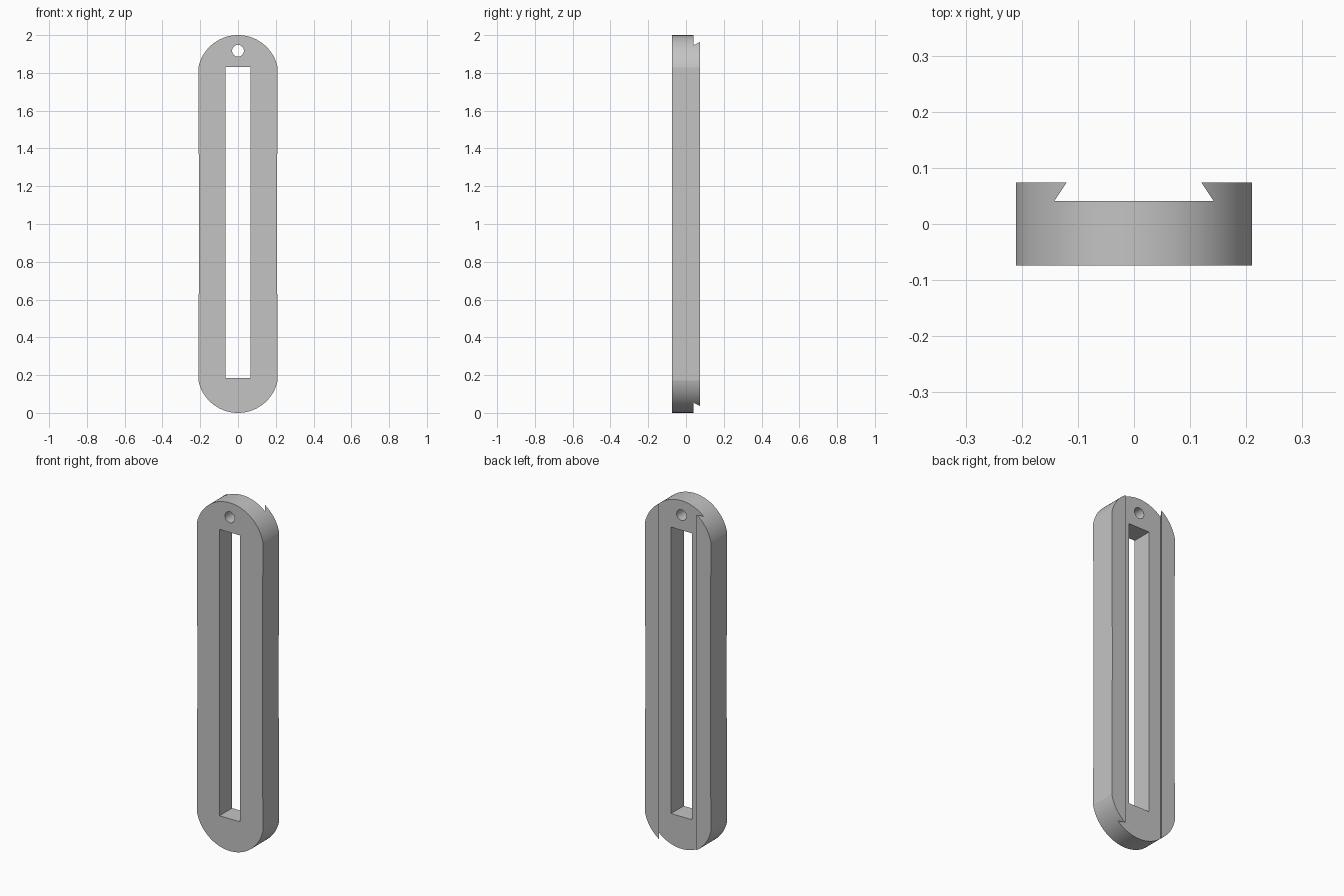
import bpy, bmesh, math

cube = bpy.data.objects.get("Cube")
if cube:
    bpy.data.objects.remove(cube, do_unlink=True)

HALF_W, WAIST, HALF_D = 0.21, 0.206, 0.074
CHORD_H = 0.172                      # height of each rounded end
R = (HALF_W ** 2 + CHORD_H ** 2) / (2 * CHORD_H)
ARC_STEPS = 48


def prism(name, points, offset):
    """Extrude a closed polygon along an offset vector."""
    mesh = bpy.data.meshes.new(name)
    bm = bmesh.new()
    face = bm.faces.new([bm.verts.new(p) for p in points])
    ext = bmesh.ops.extrude_face_region(bm, geom=[face])
    verts = [g for g in ext["geom"] if isinstance(g, bmesh.types.BMVert)]
    bmesh.ops.translate(bm, verts=verts, vec=offset)
    bmesh.ops.recalc_face_normals(bm, faces=bm.faces)
    bm.to_mesh(mesh)
    bm.free()
    obj = bpy.data.objects.new(name, mesh)
    bpy.context.collection.objects.link(obj)
    return obj


# Plate outline: two rounded ends joined by faintly waisted sides
half = math.asin(HALF_W / R)
arc = [(R * math.sin(a), 2 - R + R * math.cos(a))
       for a in (half - 2 * half * i / ARC_STEPS for i in range(ARC_STEPS + 1))]
outline = arc + [(-WAIST, 1)] + [(-x, 2 - z) for x, z in arc] + [(WAIST, 1)]
plate = prism("slotted_plate", [(x, -HALF_D, z) for x, z in outline], (0, 2 * HALF_D, 0))

# Central slot
slot = prism("slot_cutter", [(x, -0.2, z) for x, z in
             ((-0.066, 0.185), (0.066, 0.185), (0.066, 1.83), (-0.066, 1.83))], (0, 0.4, 0))

# Round hanging hole above the slot
hole = prism("hole_cutter", [(0.031 * math.cos(t), -0.2, 1.917 + 0.031 * math.sin(t))
             for t in (math.tau * i / 64 for i in range(64))], (0, 0.4, 0))

# Dovetail groove running the full length of the back
slope = (0.142 - 0.12) / (HALF_D - 0.041)
mouth = 0.12 - slope * 0.02
groove = prism("groove_cutter", [(x, y, -0.1) for x, y in
               ((-0.142, 0.041), (0.142, 0.041), (mouth, HALF_D + 0.02), (-mouth, HALF_D + 0.02))],
               (0, 0, 2.2))

# Cut, bake the result, and discard the cutters
cutters = [groove, slot, hole]
for cutter in cutters:
    cutter.hide_render = True
    mod = plate.modifiers.new(cutter.name, "BOOLEAN")
    mod.operation = "DIFFERENCE"
    mod.solver = "EXACT"
    mod.object = cutter
depsgraph = bpy.context.evaluated_depsgraph_get()
baked = bpy.data.meshes.new_from_object(plate.evaluated_get(depsgraph))
plate.modifiers.clear()
plate.data = baked
for cutter in cutters:
    bpy.data.objects.remove(cutter, do_unlink=True)

# Plain grey material
grey = bpy.data.materials.new("plain_grey")
grey.use_nodes = True
color = (0.55, 0.55, 0.55, 1)
grey.diffuse_color = color
grey.node_tree.nodes["Principled BSDF"].inputs["Base Color"].default_value = color
plate.data.materials.clear()
plate.data.materials.append(grey)

# Smooth curved ends and hole, crisp edges elsewhere
bpy.ops.object.select_all(action="DESELECT")
plate.select_set(True)
bpy.context.view_layer.objects.active = plate
bpy.ops.object.shade_smooth_by_angle(angle=math.radians(8))
